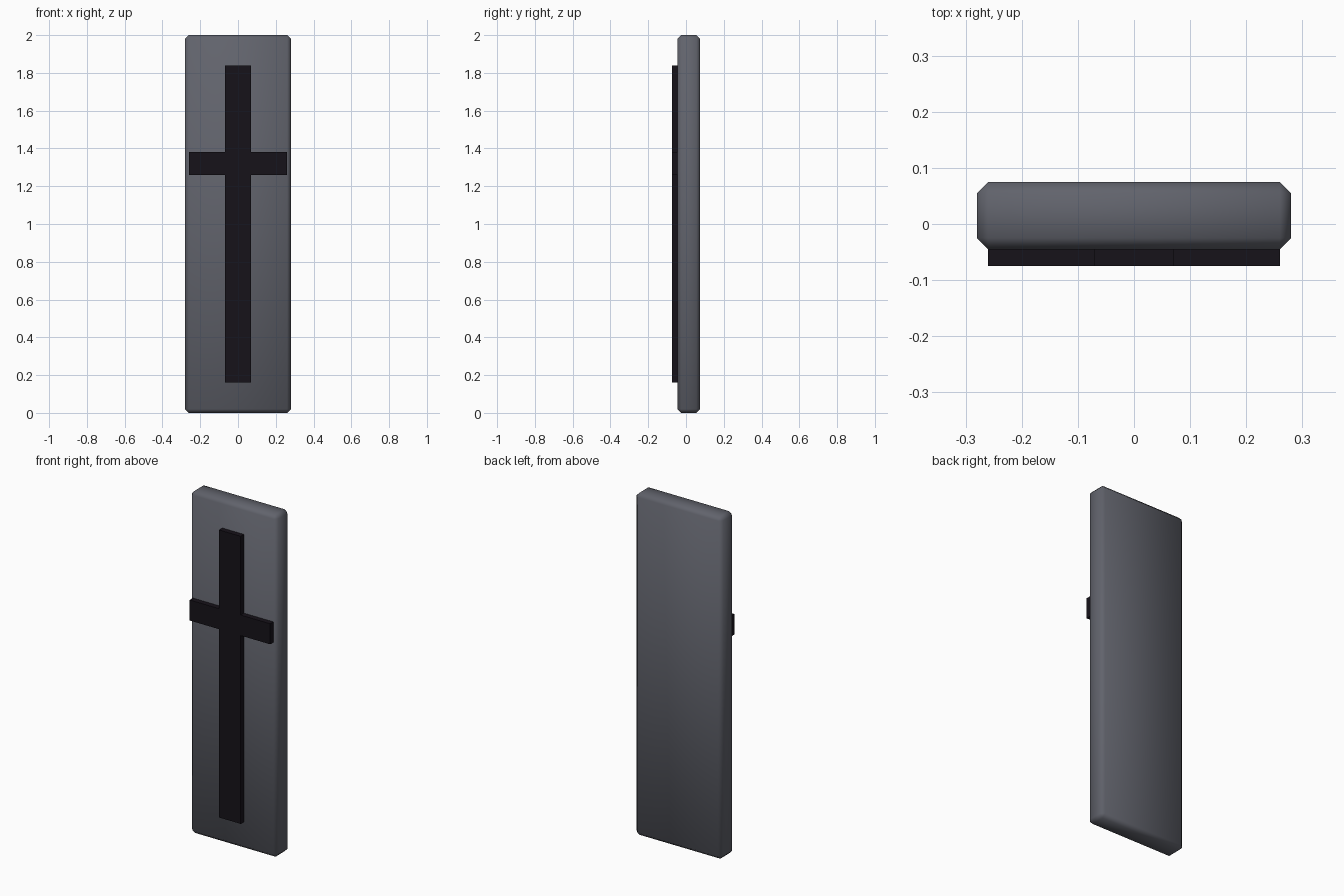
import bpy, bmesh

if "Cube" in bpy.data.objects:
    bpy.data.objects.remove(bpy.data.objects["Cube"])

SLAB_FRONT, SLAB_BACK = -0.045, 0.075
CROSS_FRONT, CROSS_BACK = -0.075, -0.035


def extruded_outline(name, outline, y0, y1):
    """Closed prism from an (x, z) outline, counter-clockwise seen from the front."""
    bm = bmesh.new()
    face = bm.faces.new([bm.verts.new((x, y0, z)) for x, z in outline])
    geom = bmesh.ops.extrude_face_region(bm, geom=[face], use_keep_orig=True)["geom"]
    moved = [g for g in geom if isinstance(g, bmesh.types.BMVert)]
    bmesh.ops.translate(bm, verts=moved, vec=(0, y1 - y0, 0))
    bmesh.ops.recalc_face_normals(bm, faces=bm.faces)
    mesh = bpy.data.meshes.new(name)
    bm.to_mesh(mesh)
    bm.free()
    obj = bpy.data.objects.new(name, mesh)
    bpy.context.collection.objects.link(obj)
    return obj


def material(name, color):
    mat = bpy.data.materials.new(name)
    mat.diffuse_color = color
    mat.use_nodes = True
    mat.node_tree.nodes["Principled BSDF"].inputs["Base Color"].default_value = mat.diffuse_color
    return mat


# Slab with a one-step chamfer, smooth shaded
slab = extruded_outline("slab", [(-0.28, 0), (0.28, 0), (0.28, 2), (-0.28, 2)],
                        SLAB_FRONT, SLAB_BACK)
bevel = slab.modifiers.new("chamfer", "BEVEL")
bevel.width = 0.02
bevel.segments = 1
slab.data.shade_smooth()
slab.data.materials.append(material("slate", (0.12, 0.125, 0.15, 1)))

# Raised cross, slightly sunk into the slab face
right = [(0.07, 0.16), (0.07, 1.26), (0.26, 1.26),
         (0.26, 1.38), (0.07, 1.38), (0.07, 1.84)]
left = [(-x, z) for x, z in reversed(right)]
cross = extruded_outline("raised_cross", right + left, CROSS_FRONT, CROSS_BACK)
cross.data.materials.append(material("near_black", (0.008, 0.006, 0.01, 1)))
